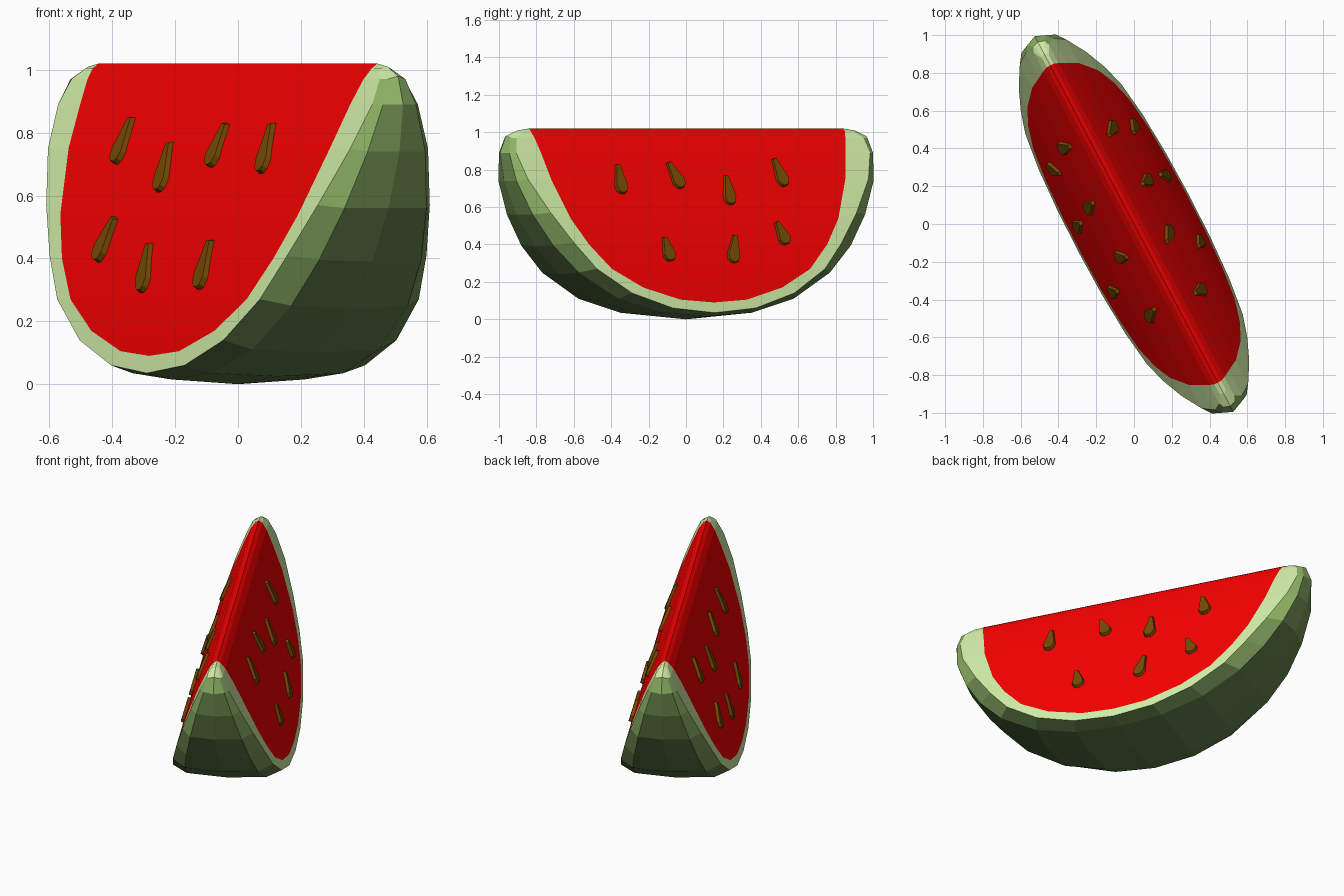
import bpy, bmesh
from mathutils import Vector

if "Cube" in bpy.data.objects:
    bpy.data.objects.remove(bpy.data.objects["Cube"])

# Slice frame: A = along the slice, N = across it, TOP = ridge height
A, N, TOP = Vector((0.467, -0.884, 0)), Vector((0.884, 0.467, 0)), 1.02
MIDDLE = Vector((0, 0, 0.55))
# Slightly bulging cut face: (depth below ridge, half width)
BULGE = [(0, .012), (.015, .02), (.05, .045), (.13, .082), (.3, .152), (.5, .218),
         (.65, .262), (.8, .298), (1.05, .34)]


def place(t, w, d):
    return A * t + N * w + Vector((0, 0, TOP - d))


def half_width(d):
    for (d0, w0), (d1, w1) in zip(BULGE, BULGE[1:]):
        if d <= d1:
            return w0 + (w1 - w0) * (d - d0) / (d1 - d0)
    return BULGE[-1][1]


def material(name, rgb):
    m = bpy.data.materials.new(name)
    m.diffuse_color = (*rgb, 1)
    m.use_nodes = True
    m.node_tree.nodes["Principled BSDF"].inputs["Base Color"].default_value = m.diffuse_color
    return m


red = material("red_flesh", (0.95, 0.0, 0.0))
pale = material("pale_rind", (0.66, 0.88, 0.40))
mid = material("mid_green_rind", (0.27, 0.45, 0.13))
olive = material("olive_rind", (0.17, 0.29, 0.085))
dark = material("dark_green_rind", (0.115, 0.20, 0.065))
brown = material("brown_seed", (0.18, 0.07, 0.001))


def make(name, faces, mats):
    """faces: list of (points, material index), turned to face outwards"""
    bm = bmesh.new()
    for pts, mi in faces:
        f = bm.faces.new([bm.verts.new(p) for p in pts])
        f.material_index = mi
        f.normal_update()
        if f.normal.dot(f.calc_center_median() - MIDDLE) < 0:
            f.normal_flip()
    bmesh.ops.remove_doubles(bm, verts=bm.verts, dist=0.0005)
    me = bpy.data.meshes.new(name)
    bm.to_mesh(me)
    bm.free()
    ob = bpy.data.objects.new(name, me)
    bpy.context.collection.objects.link(ob)
    for m in mats:
        me.materials.append(m)
    return ob


# Half profiles (along, depth below ridge) from the tip to the middle
FLESH = [(.95, .015), (.94, .05), (.92, .13), (.89, .27), (.81, .48),
         (.72, .62), (.60, .75), (.42, .85), (.20, .915), (0, .93)]
EDGE = [(1.0, .015), (1.05, .05), (1.07, .13), (1.03, .27), (.925, .45),
        (.81, .61), (.69, .75), (.49, .88), (.25, .96), (0, .985)]
BELLY = [(1.01, .015), (1.08, .05), (1.10, .13), (1.08, .28), (1.005, .46),
         (.90, .625), (.76, .77), (.53, .91), (.27, .985), (0, 1.005)]
KEEL = [(1.02, .01), (1.09, .04), (1.125, .13), (1.10, .28), (1.025, .46),
        (.915, .63), (.77, .78), (.54, .92), (.28, .995), (0, 1.02)]


def ring(half, side, spread):
    full = half + [(-t, d) for t, d in reversed(half[:-1])]
    return [place(t, side * spread * half_width(d), d) for t, d in full]


flesh, rind = [], []
ends = [place(.95, 0, 0), place(-.95, 0, 0)]
for side in (1, -1):
    rings = [ring(FLESH, side, 1), ring(EDGE, side, 1),
             ring(BELLY, side, .72), ring(KEEL, side, 0)]
    last = len(rings[0]) - 1
    # cut face in level strips, with half of the rounded ridge
    cut = rings[0]
    flesh.append(([ends[0], ends[1], cut[-1], cut[0]], 0))
    for i in range(last // 2 - 1):
        flesh.append(([cut[i], cut[i + 1], cut[last - i - 1], cut[last - i]], 0))
    m = last // 2
    flesh.append(([cut[m - 1], cut[m], cut[m + 1]], 0))
    # rind bands, darkening away from the tips
    for k in range(3):
        for i in range(last):
            s = min(i, last - 1 - i)
            if k == 0 or s == 0:
                shade = 0
            elif k == 1:
                shade = (0, 1, 1, 1, 2, 2, 3, 3, 3)[s]
            else:
                shade = (0, 1, 2, 2, 3, 3, 3, 3, 3)[s]
            a, b = rings[k], rings[k + 1]
            rind.append(([a[i], a[i + 1], b[i + 1], b[i]], shade))
    # small caps on top of both tips
    for e, i in ((ends[0], 0), (ends[1], last)):
        rind.append(([e] + [r[i] for r in rings], 0))

make("flesh", flesh, [red])
make("rind", rind, [pale, mid, olive, dark])


# Seeds: pointed tip and blunt end read from the front (x, z) and right (y, z) views
FRONT = [(-.33, .85, -.39, .70), (-.21, .77, -.25, .61), (-.03, .83, -.09, .69),
         (.115, .83, .075, .67), (-.385, .53, -.45, .39), (-.275, .45, -.305, .29),
         (-.08, .46, -.125, .30)]
RIGHT = [(-.37, .83, -.34, .67), (-.10, .84, -.02, .70), (.21, .77, .24, .61),
         (.465, .86, .53, .71), (-.12, .44, -.08, .31), (.26, .45, .25, .30),
         (.48, .52, .54, .40)]
TEARDROP = [(0, .012), (.35, .025), (.75, .041), (.93, .030), (1, .013)]


def on_face(side, h, z):
    w = side * half_width(TOP - z)
    t = (h - N.x * w) / A.x if side < 0 else (h - N.y * w) / A.y
    return place(t, w, TOP - z)


def seed(name, side, tip, end):
    axis = end - tip
    out = (N * side + Vector((0, 0, 0.34))).normalized()
    across = out.cross(axis).normalized()
    outline = TEARDROP + [(u, -v) for u, v in reversed(TEARDROP)]
    low = [tip + axis * u + across * v - out * .006 for u, v in outline]
    high = [tip + axis * (.55 + (u - .55) * .92) + across * v * .82 + out * .017
            for u, v in outline]
    n = len(low)
    faces = [(high, 0), (low, 0)]
    faces += [([low[i], low[(i + 1) % n], high[(i + 1) % n], high[i]], 0) for i in range(n)]
    ob = make(name, faces, [brown])
    bm = bmesh.new()
    bm.from_mesh(ob.data)
    bmesh.ops.recalc_face_normals(bm, faces=bm.faces)
    bm.to_mesh(ob.data)
    bm.free()


for side, seeds, label in ((-1, FRONT, "front"), (1, RIGHT, "back")):
    for i, (h0, z0, h1, z1) in enumerate(seeds):
        seed(f"{label}_seed_{i + 1}", side, on_face(side, h0, z0), on_face(side, h1, z1))
